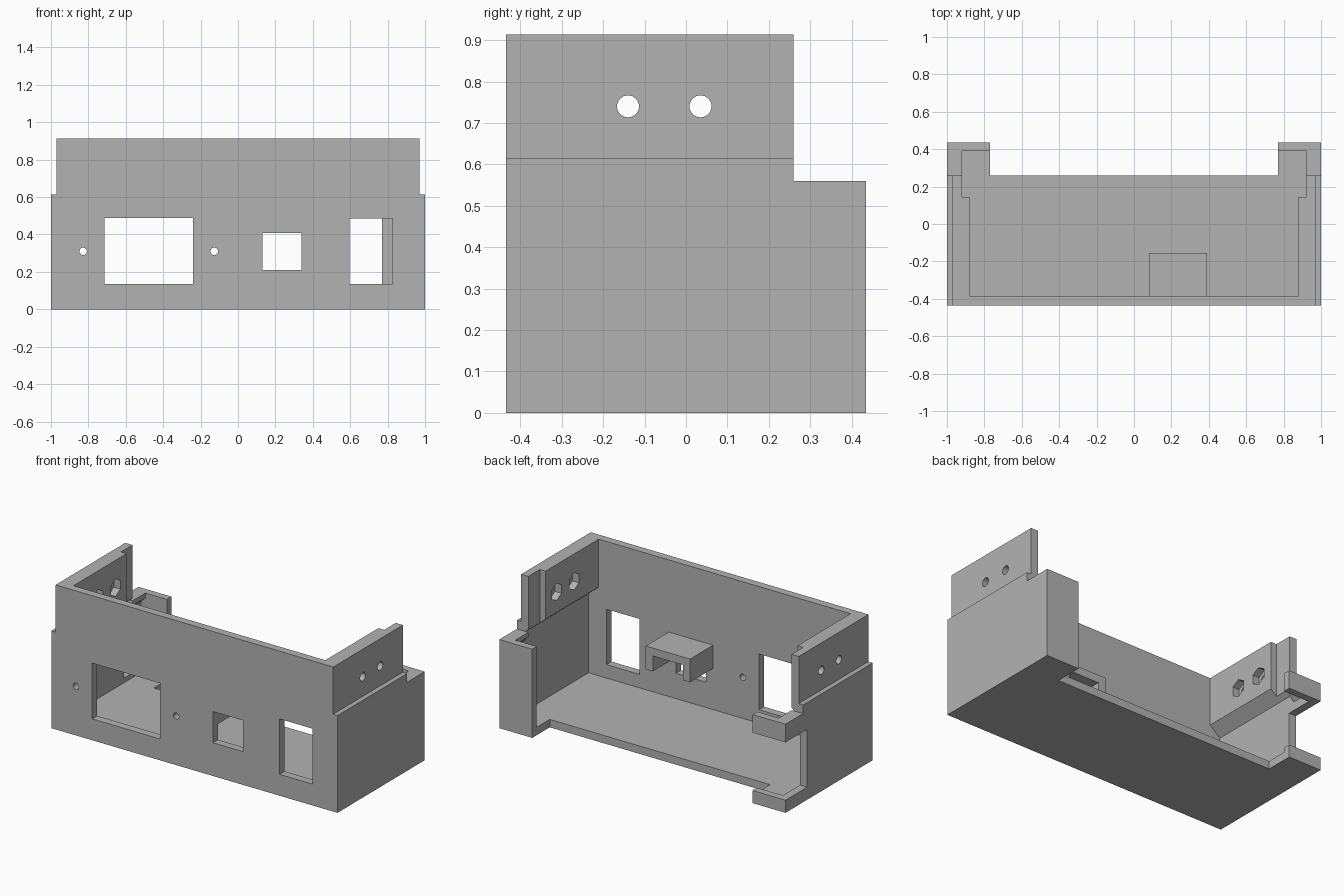
import bpy, bmesh, math
from mathutils import Vector

cube = bpy.data.objects.get("Cube")
if cube:
    bpy.data.objects.remove(cube, do_unlink=True)

grey = bpy.data.materials.new("plain_grey")
grey.use_nodes = True
GREY = (0.45, 0.45, 0.45, 1)
grey.diffuse_color = GREY
grey.node_tree.nodes["Principled BSDF"].inputs["Base Color"].default_value = GREY


def prism(name, points, axis, start, end):
    """Extrude a flat outline along an axis; points are the other two coordinates in order."""
    bm = bmesh.new()
    verts = []
    for p in points:
        co = list(p)
        co.insert("xyz".index(axis), start)
        verts.append(bm.verts.new(co))
    face = bm.faces.new(verts)
    shift = Vector([end - start if a == axis else 0 for a in "xyz"])
    grown = bmesh.ops.extrude_face_region(bm, geom=[face])["geom"]
    bmesh.ops.translate(bm, verts=[g for g in grown if isinstance(g, bmesh.types.BMVert)], vec=shift)
    bmesh.ops.recalc_face_normals(bm, faces=bm.faces)
    mesh = bpy.data.meshes.new(name)
    bm.to_mesh(mesh)
    bm.free()
    mesh.materials.append(grey)
    ob = bpy.data.objects.new(name, mesh)
    bpy.context.collection.objects.link(ob)
    return ob


def rect(a0, a1, b0, b1):
    return [(a0, b0), (a1, b0), (a1, b1), (a0, b1)]


def ring(a, b, radius, sides):
    turn = math.tau / sides
    return [(a + radius * math.sin(i * turn), b + radius * math.cos(i * turn)) for i in range(sides)]


def combine(ob, other, operation):
    """Boolean another solid into ob and discard it."""
    mod = ob.modifiers.new(operation.lower(), "BOOLEAN")
    mod.operation, mod.solver, mod.object = operation, "EXACT", other
    other.hide_render = True
    bpy.context.view_layer.objects.active = ob
    bpy.ops.object.modifier_apply(modifier=mod.name)
    bpy.data.objects.remove(other, do_unlink=True)


FRONT, FRONT_IN, REAR = -0.435, -0.385, 0.435
STEP, TOP = 0.615, 0.913

# Front panel, stepped in near the top
front = prism("front_panel", [(-1, 0), (1, 0), (1, STEP), (0.97, STEP), (0.97, TOP),
                              (-0.97, TOP), (-0.97, STEP), (-1, STEP)], "y", FRONT, FRONT_IN)

# Panel windows and screw holes
windows = [rect(-0.715, -0.24, 0.135, 0.487), rect(0.13, 0.34, 0.21, 0.407),
           rect(0.595, 0.825, 0.135, 0.485)]
screws = [ring(x, 0.31, 0.02, 24) for x in (-0.828, -0.127)]
for outline in windows + screws:
    combine(front, prism("cutter", outline, "y", -0.6, -0.3), "DIFFERENCE")

# Floor plate running into both rear corners
prism("floor", [(-0.95, FRONT_IN), (0.95, FRONT_IN), (0.95, 0.39), (0.77, 0.39),
                (0.77, 0.26), (-0.77, 0.26), (-0.77, 0.39), (-0.95, 0.39)], "z", 0, 0.05)

# Hood over the small window, open below
prism("window_hood", [(0.08, 0.31), (0.13, 0.31), (0.13, 0.407), (0.34, 0.407),
                      (0.34, 0.31), (0.39, 0.31), (0.39, 0.457), (0.08, 0.457)],
      "y", FRONT_IN, -0.155)


def side_wall(name, s):
    """Thin lower wall, chamfered thick upper tab and rear lip; s is the side sign."""
    def section(inner, y0, y1):
        pts = [(1, 0), (1, STEP), (0.97, STEP), (0.97, TOP), (inner, TOP),
               (inner, 0.55 + (0.95 - inner) * 0.86), (0.95, 0.55), (0.95, 0)]
        return prism(name, [(s * x, z) for x, z in pts], "y", y0, y1)

    wall = section(0.88, FRONT_IN, 0.145)
    combine(wall, section(0.92, 0.145, 0.26), "UNION")
    corner = [(1, 0), (1, 0.56), (0.92, 0.56), (0.92, 0.53), (0.95, 0.5), (0.95, 0)]
    combine(wall, prism("corner", [(s * x, z) for x, z in corner], "y", 0.26, 0.39), "UNION")
    combine(wall, prism("lip", rect(s * 0.77, s, 0, 0.56), "y", 0.39, REAR), "UNION")
    # Bolt holes with hexagonal nut pockets on the inside
    for y in (-0.14, 0.035):
        combine(wall, prism("cutter", ring(y, 0.74, 0.0265, 32), "x", s * 0.8, s * 1.1), "DIFFERENCE")
        combine(wall, prism("cutter", ring(y, 0.74, 0.055, 6), "x", s * 0.8, s * 0.925), "DIFFERENCE")
    return wall


side_wall("left_wall", 1)
right = side_wall("right_wall", -1)

# Cable opening through the right rear corner
combine(right, prism("cutter", rect(0.22, 0.6, 0.08, 0.445), "x", -1.1, -0.7), "DIFFERENCE")
